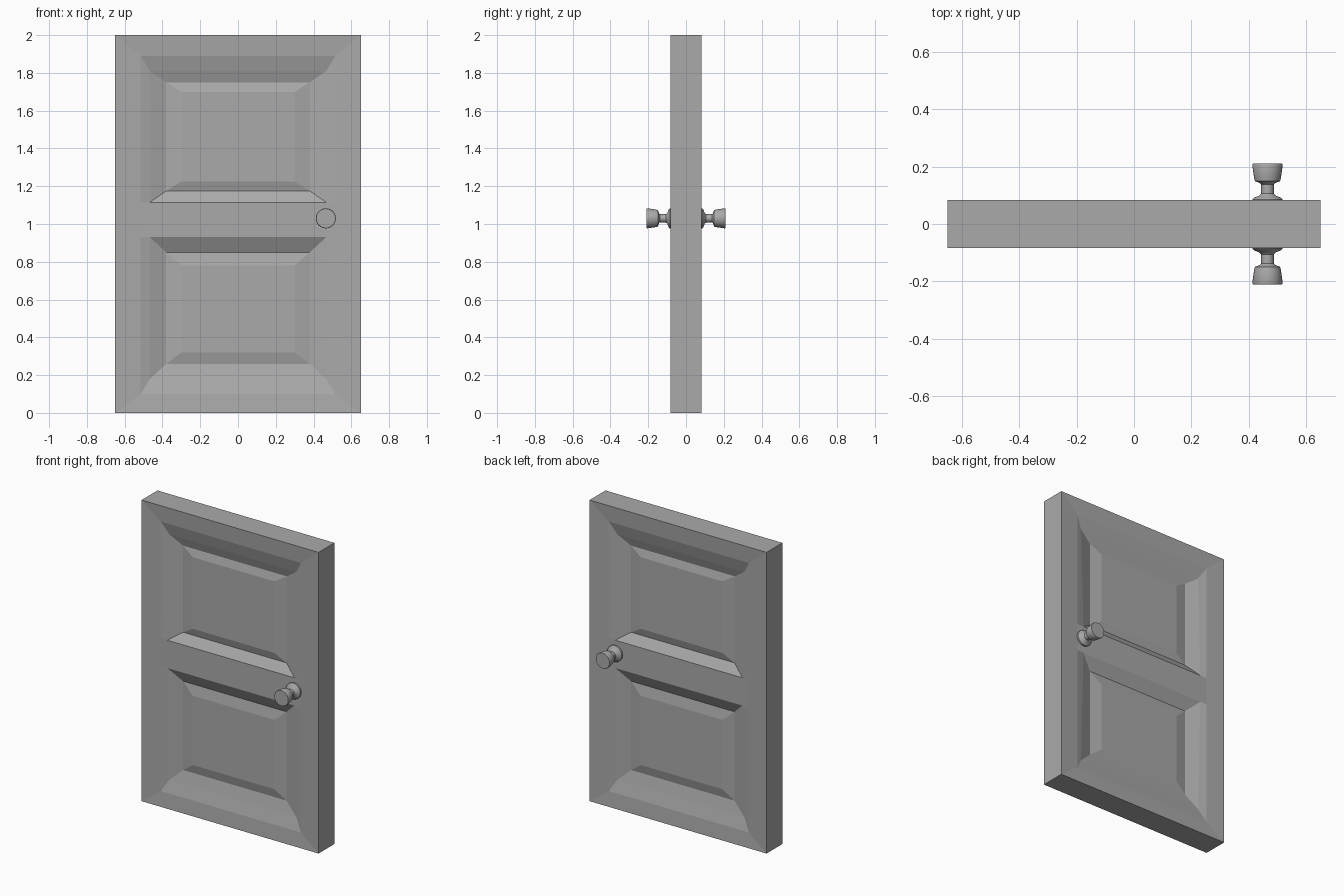
import bpy, bmesh, math
from mathutils import Matrix

cube = bpy.data.objects.get("Cube")
if cube:
    bpy.data.objects.remove(cube, do_unlink=True)

GREY = (0.4, 0.4, 0.4, 1)
grey = bpy.data.materials.new("door_grey")
grey.use_nodes = True
grey.diffuse_color = GREY
grey.node_tree.nodes["Principled BSDF"].inputs["Base Color"].default_value = GREY

HALF = 0.083      # half the slab thickness
RAIL = 0.008      # rail sits just below the slab face
DEEP = 0.05       # depth of the recess


def make_object(name, bm):
    bmesh.ops.recalc_face_normals(bm, faces=bm.faces)
    mesh = bpy.data.meshes.new(name)
    bm.to_mesh(mesh)
    bm.free()
    mesh.materials.append(grey)
    obj = bpy.data.objects.new(name, mesh)
    bpy.context.collection.objects.link(obj)
    return obj


# Nested outlines from rim to recess: half width, four heights, depth at each height
RINGS = [
    (0.65, (2.0, 1.115, 0.93, 0.0), (0, 0, 0, 0)),
    (0.515, (1.89, 1.115, 0.93, 0.10), (RAIL,) * 4),
    (0.467, (1.81, 1.115, 0.93, 0.18), (0.03, RAIL, RAIL, 0.03)),
    (0.38, (1.75, 1.175, 0.85, 0.26), (DEEP,) * 4),
    (0.30, (1.70, 1.225, 0.78, 0.32), (DEEP - 0.014,) * 4),
]


def door_face(bm, side):
    """Build one panelled face of the door and return its rim points."""
    left, right = [
        [[bm.verts.new((s * x, side * (HALF - d), z)) for z, d in zip(zs, ds)]
         for x, zs, ds in RINGS] for s in (-1, 1)]
    face = bm.faces.new
    for k in range(3):
        a, b = k, k + 1
        # stiles, open where the rail crosses
        for col in (left, right):
            for r in range(3):
                if k == 2 and r == 1:
                    continue
                face((col[a][r], col[a][r + 1], col[b][r + 1], col[b][r]))
        # head and foot mouldings
        for r in (0, 3):
            face((left[a][r], right[a][r], right[b][r], left[b][r]))
    # middle rail: flat front and two slopes
    face((left[2][1], right[2][1], right[2][2], left[2][2]))
    for r in (1, 2):
        face((left[2][r], right[2][r], right[3][r], left[3][r]))
    # two raised panels
    for t, u in ((0, 1), (2, 3)):
        outer, inner = [(left[k][t], right[k][t], right[k][u], left[k][u]) for k in (3, 4)]
        for i in range(4):
            j = (i + 1) % 4
            face((outer[i], outer[j], inner[j], inner[i]))
        face(inner)
    return left[0] + right[0][::-1]


# Door slab: two panelled faces joined round the rim
bm = bmesh.new()
front, back = door_face(bm, -1), door_face(bm, 1)
for i in range(len(front)):
    j = (i + 1) % len(front)
    bm.faces.new((front[i], front[j], back[j], back[i]))
make_object("door_slab", bm)

# Knobs: turned profile of radius and distance from the slab face
KNOB = [(0, -0.01), (0.053, -0.01), (0.053, 0.003), (0.047, 0.009), (0.028, 0.016),
        (0.022, 0.024), (0.022, 0.055), (0.027, 0.06), (0.044, 0.066),
        (0.047, 0.08), (0.053, 0.122), (0.051, 0.127), (0, 0.127)]
for name, side in (("front_knob", -1), ("back_knob", 1)):
    bm = bmesh.new()
    pts = [bm.verts.new((r, 0, h)) for r, h in KNOB]
    edges = [bm.edges.new(pair) for pair in zip(pts, pts[1:])]
    bmesh.ops.spin(bm, geom=pts + edges, cent=(0, 0, 0), axis=(0, 0, 1),
                   angle=math.tau, steps=32, use_duplicate=False)
    bmesh.ops.remove_doubles(bm, verts=bm.verts, dist=0.0001)
    turn = Matrix.Rotation(-side * math.pi / 2, 4, 'X')
    bm.transform(Matrix.Translation((0.465, side * HALF, 1.03)) @ turn)
    knob = make_object(name, bm)
    bpy.ops.object.select_all(action='DESELECT')
    knob.select_set(True)
    bpy.context.view_layer.objects.active = knob
    bpy.ops.object.shade_smooth_by_angle(angle=math.radians(35))
